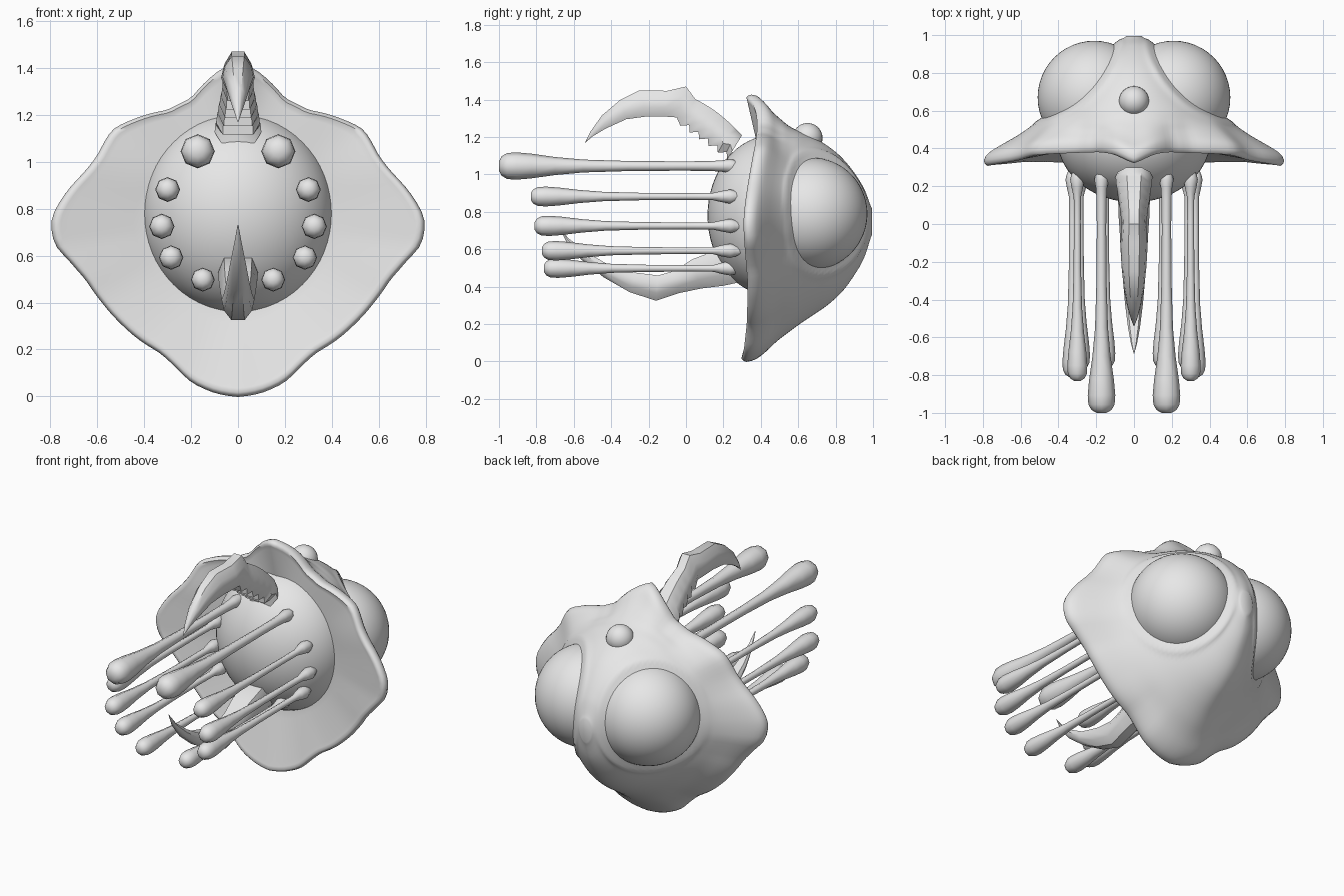
import bpy, bmesh, math
from mathutils import Vector

if "Cube" in bpy.data.objects:
    bpy.data.objects.remove(bpy.data.objects["Cube"])

grey = bpy.data.materials.new("pale grey")
grey.diffuse_color = (0.8, 0.8, 0.8, 1)
grey.use_nodes = True
grey.node_tree.nodes["Principled BSDF"].inputs["Base Color"].default_value = grey.diffuse_color


def finish(name, bm, angle=40):
    bmesh.ops.recalc_face_normals(bm, faces=bm.faces[:])
    if bm.calc_volume(signed=True) < 0:
        bmesh.ops.reverse_faces(bm, faces=bm.faces[:])
    me = bpy.data.meshes.new(name)
    bm.to_mesh(me)
    bm.free()
    ob = bpy.data.objects.new(name, me)
    bpy.context.collection.objects.link(ob)
    me.materials.append(grey)
    bpy.ops.object.select_all(action='DESELECT')
    ob.select_set(True)
    bpy.context.view_layer.objects.active = ob
    bpy.ops.object.shade_smooth_by_angle(angle=math.radians(angle))
    return ob


def loft(name, rings, angle=40):
    """Skin closed rings of equal length and cap both ends."""
    bm = bmesh.new()
    vs = [[bm.verts.new(p) for p in r] for r in rings]
    n = len(vs[0])
    for a, b in zip(vs, vs[1:]):
        for i in range(n):
            bm.faces.new((a[i], a[(i + 1) % n], b[(i + 1) % n], b[i]))
    bm.faces.new(vs[0])
    bm.faces.new(vs[-1])
    return finish(name, bm, angle)


def ball(name, centre, radii, u=48, v=32):
    bm = bmesh.new()
    bmesh.ops.create_uvsphere(bm, u_segments=u, v_segments=v, radius=1)
    for p in bm.verts:
        p.co = Vector([c + r * q for c, r, q in zip(centre, radii, p.co)])
    return finish(name, bm)


def lerp(table, t):
    for (a, fa), (b, fb) in zip(table, table[1:]):
        if t <= b:
            return fa + (fb - fa) * max(0, (t - a) / (b - a))
    return table[-1][1]


def smooth(table, t, w):
    return sum(lerp(table, t + w * d) for d in (-2, -1, 0, 1, 2)) / 5


# Shell: wavy rim outline (x, z) and radius against depth at side, top, bottom
AXIS = 0.75
outline = [(0, -.003), (.1, .014), (.2, .06), (.27, .13), (.33, .185), (.42, .24), (.5, .31),
           (.58, .40), (.65, .5), (.72, .58), (.78, .64), (.798, .72), (.793, .77), (.74, .86),
           (.65, .96), (.6, 1.025), (.535, 1.14), (.45, 1.18), (.3, 1.22), (.2, 1.27),
           (.08, 1.39), (0, 1.43)]
rim = [(math.atan2(z - AXIS, x), math.hypot(x, z - AXIS)) for x, z in outline]
# Forward and backward wave of the rim, by angle in degrees
wave = [(-90, -.03), (-60, 0), (-30, .005), (0, -.02), (20, .01), (40, .045), (65, .055), (74, .055), (82, .04), (90, -.01)]
side = [(.38, .78), (.43, .70), (.48, .605), (.535, .525), (.6, .445), (.7, .355), (.8, .27), (.9, .18), (.96, .1), (1, .02)]
top = [(.385, .66), (.45, .585), (.55, .505), (.7, .44), (.77, .395), (.83, .345), (.89, .275), (.94, .2), (.98, .12), (1, .02)]
low = [(.375, .74), (.43, .71), (.5, .635), (.6, .555), (.75, .455), (.82, .395), (.87, .335), (.95, .21), (.985, .11), (1, .02)]
eye_c = Vector((.21, .67, .79))
EYE_R = .30
N = 128


def shell_ring(fn):
    ring = []
    for i in range(N):
        t = 2 * math.pi * i / N
        c, s = math.cos(t), math.sin(t)
        a = math.asin(max(-1, min(1, s)))
        r, y, k = fn(a, s)
        y += smooth(wave, math.degrees(a), 2) * k
        ring.append(Vector((r * c, y, AXIS + r * s)))
    return ring


def outer(y):
    def fn(a, s):
        tab, p = (top, 2.1) if s > 0 else (low, 1.8)
        c = math.sqrt(max(0, 1 - s * s))
        bz, bx = smooth(tab, y, .012), smooth(side, y, .012)
        body = ((c / bx) ** p + (abs(s) / bz) ** p) ** (-1 / p)
        k = s * s
        flare = smooth(rim, a, .018) * (k * bz / tab[0][1] + (1 - k) * bx / side[0][1])
        f = max(0, min(1, (y - .37) / .25))
        f = f * f * (3 - 2 * f)
        return flare * (1 - f) + body * f, y, 1 - f
    return fn


def lip(f, y):
    return lambda a, s: (smooth(rim, a, .018) * f, y, 1)


def dish(u):
    return lambda a, s: (smooth(rim, a, .018) * .95 * (1 - u) + .37 * u, .33 + .06 * u, 1 - u)


rings = [shell_ring(dish(u)) for u in (1, .8, .6, .4, .2, .08, 0)]
rings += [shell_ring(lip(f, y)) for f, y in ((.975, .325), (.992, .335), (1, .352))]
depths = [.378 + .562 * i / 36 for i in range(37)] + [.95, .96, .97, .98, .988, .994]
rings += [shell_ring(outer(y)) for y in depths]
# Raised socket edge around each large eye
for ring in rings[12:]:
    for p in ring:
        d = p - Vector((math.copysign(eye_c.x, p.x), eye_c.y, eye_c.z))
        bump = .014 * math.exp(-((d.length - EYE_R - .03) / .018) ** 2)
        p += d.normalized() * bump * min(1, abs(p.x) / .12)
loft("shell", rings, 60)

# Body core and eyes
ball("core", (0, .465, .78), (.41, .35, .43))
for s in (-1, 1):
    ball("side_eye", (s * eye_c.x, eye_c.y, eye_c.z), (EYE_R,) * 3)
ball("crown_eye", (0, .65, 1.195), (.08, .08, .08), 24, 16)

# Club-ended feelers: x, z, tip y, bulb radius
feelers = [(.172, 1.045, -1.0, .073), (.30, .882, -.83, .053), (.325, .725, -.81, .054),
           (.285, .592, -.77, .052), (.15, .498, -.76, .051)]
for x, z, tip, R in feelers:
    L = .25 - tip
    prof = [(0, .35), (.012, .72), (.035, .95), (.075, 1), (.14, .9), (.24, .66), (.36, .47),
            (.55, .37), (.78, .34), (.9, .36)]
    path = [(tip + f * L, R * r) for f, r in prof]
    path += [(.19, .030), (.235, .038), (.26, .032), (.30, .015)]
    for s in (-1, 1):
        loft("feeler", [[(s * x + r * math.cos(k * math.pi / 4), y, z + r * math.sin(k * math.pi / 4))
                         for k in range(8)] for y, r in path], 50)


def claw(name, stations):
    """Stations: back edge (y, z), inner edge (y, z), half width."""
    section = [(0, -.4), (0, .4), (.3, .85), (.65, 1), (1, .7), (1, -.7), (.65, -1), (.3, -.85)]
    loft(name, [[(w * x, oy + (iy - oy) * t, oz + (iz - oz) * t) for t, x in section]
                for oy, oz, iy, iz, w in stations], 45)


# Upper claw with a notched underside, and the lower claw
base = []
for i in range(11):
    f = i / 10
    n = .022 if i % 2 else 0
    base.append((.30 - .25 * f, 1.21 + .19 * f + .02 * math.sin(f * 3),
                 .22 - .25 * f + n, 1.08 + .18 * f + n, .10 - .035 * f))
claw("upper_claw", base + [
    (0, 1.47, -.05, 1.305, .066), (-.1, 1.447, -.12, 1.31, .072), (-.25, 1.45, -.21, 1.31, .066),
    (-.35, 1.40, -.32, 1.295, .055), (-.45, 1.315, -.43, 1.245, .036), (-.51, 1.23, -.5, 1.203, .016),
    (-.54, 1.17, -.538, 1.17, .002)])
claw("lower_claw", [
    (.27, .42, .24, .60, .085), (.2, .405, .15, .59, .085), (.08, .39, .03, .545, .082),
    (-.04, .365, -.06, .485, .075), (-.16, .325, -.15, .46, .07), (-.3, .37, -.27, .475, .06),
    (-.44, .45, -.42, .52, .047), (-.56, .545, -.54, .59, .032), (-.64, .64, -.63, .66, .016),
    (-.685, .73, -.684, .73, .002)])
